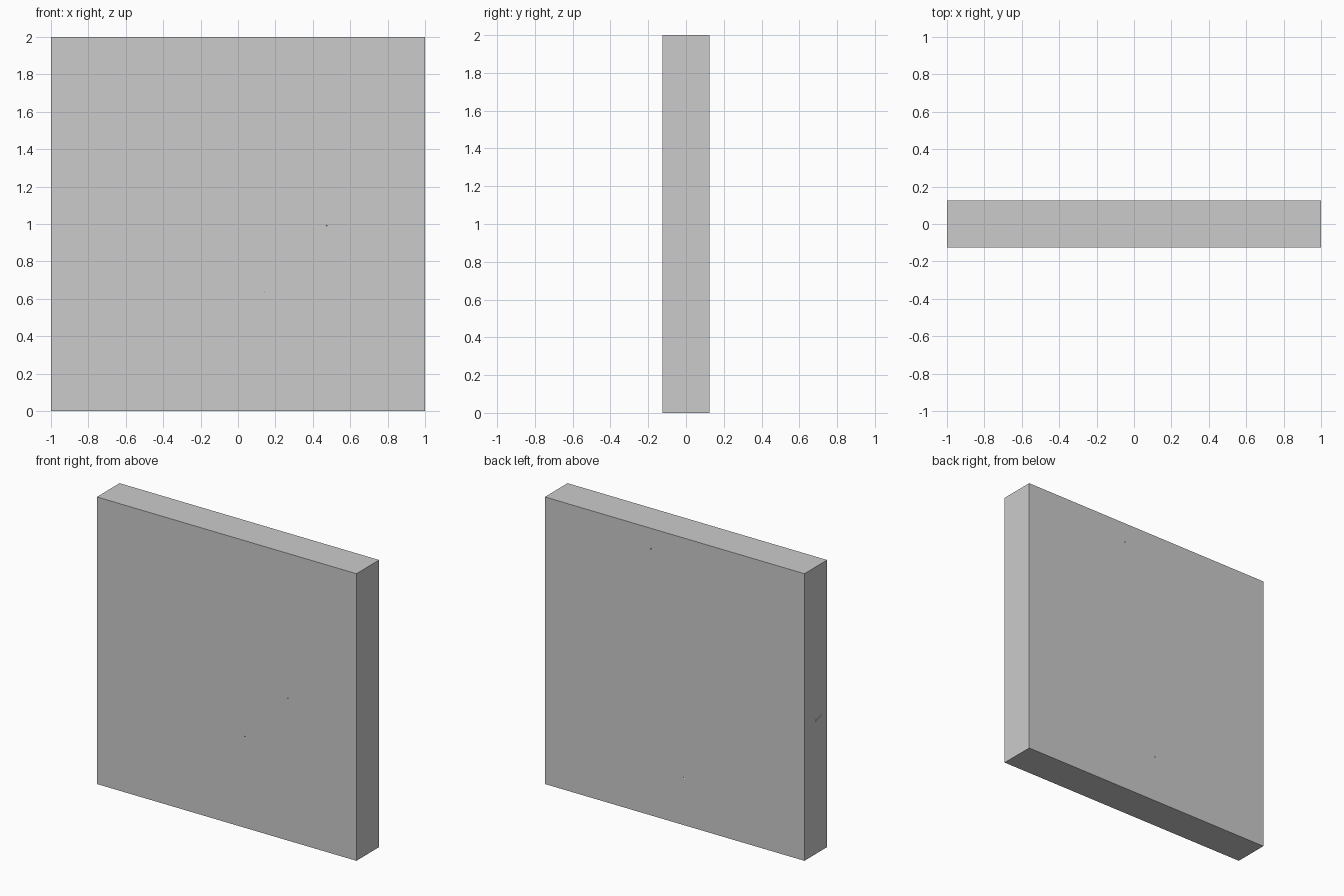
import bpy, bmesh
from mathutils import Vector

if "Cube" in bpy.data.objects:
    bpy.data.objects.remove(bpy.data.objects["Cube"])

# Slab 2 x 0.25 x 2, broken into eight convex shards that still fit together
F, B = -0.125, 0.125   # front and back face depths

stone = bpy.data.materials.new("light_grey_stone")
stone.diffuse_color = (0.6, 0.6, 0.6, 1)
stone.use_nodes = True
stone.node_tree.nodes["Principled BSDF"].inputs["Base Color"].default_value = stone.diffuse_color

# A point inside each shard
shards = {
    "upper_left_sliver": (-0.97, -0.12, 1.6),
    "centre_shard": (-0.2, 0, 1.3),
    "top_wedge": (0.1, -0.12, 1.9),
    "upper_right_shard": (0.8, 0, 1.6),
    "lower_right_shard": (0.8, 0, 0.6),
    "bottom_wedge": (0.2, 0, 0.1),
    "lower_left_shard": (-0.5, 0, 0.4),
    "lower_left_sliver": (-0.95, 0, 0.1),
}
names = list(shards)

# Crack planes: shard pair, then three points on the plane
cracks = [
    (0, 1, (-.94, F, 1.04), (-.87, F, 2), (-.97, B, 2)),
    (0, 6, (-.94, F, 1.04), (-1, F, .96), (-1, -.08, .95)),
    (0, 7, (-1, -.005, .928), (-1, -.09, .951), (-.977, -.05, .935)),
    (1, 7, (-.838, B, .605), (-1, B, .822), (-1, -.005, .928)),
    (1, 2, (-.27, F, 2), (.33, F, 1.25), (.07, B, 2)),
    (1, 3, (.33, F, 1.25), (.18, B, 1.86), (.637, B, 1.058)),
    (2, 3, (.41, F, 2), (.33, F, 1.25), (.2, B, 2)),
    (1, 4, (.47, F, .99), (.637, B, 1.058), (.104, B, .481)),
    (3, 4, (.47, F, .99), (1, F, 1.003), (1, B, 1.067)),
    (1, 6, (-.94, F, 1.04), (.14, F, .64), (-.838, B, .605)),
    (4, 6, (.14, F, .64), (.11, F, .48), (.063, -.024, .509)),
    (1, 5, (.104, B, .481), (-.073, B, .333), (.063, -.024, .509)),
    (5, 6, (.11, F, .48), (-.04, F, 0), (-.174, B, 0)),
    (4, 5, (.11, F, .48), (.9, F, 0), (.9, B, 0)),
    (6, 7, (-1, F, .84), (-.87, F, 0), (-.745, B, 0)),
]


def slab():
    bm = bmesh.new()
    bmesh.ops.create_cube(bm, size=1)
    for v in bm.verts:
        v.co = Vector((v.co.x * 2, v.co.y * 0.25, v.co.z * 2 + 1))
    return bm


def cut(bm, point, normal):
    """Remove everything on the normal side and cap the cut."""
    res = bmesh.ops.bisect_plane(
        bm, geom=bm.verts[:] + bm.edges[:] + bm.faces[:], dist=1e-6,
        plane_co=point, plane_no=normal, clear_outer=True)
    edges = [e for e in res["geom_cut"]
             if isinstance(e, bmesh.types.BMEdge) and e.is_boundary]
    if len(edges) > 2:
        bmesh.ops.edgeloop_fill(bm, edges=edges)


for k, name in enumerate(names):
    bm = slab()
    for i, j, a, b, c in cracks:
        if k not in (i, j):
            continue
        a, b, c = Vector(a), Vector(b), Vector(c)
        n = (b - a).cross(c - a).normalized()
        if n.dot(Vector(shards[names[i]]) - a) > 0:
            n = -n                      # n points from shard i to shard j
        cut(bm, a, n if k == i else -n)
    bmesh.ops.recalc_face_normals(bm, faces=bm.faces[:])
    mesh = bpy.data.meshes.new(name)
    bm.to_mesh(mesh)
    bm.free()
    mesh.materials.append(stone)
    bpy.context.collection.objects.link(bpy.data.objects.new(name, mesh))
